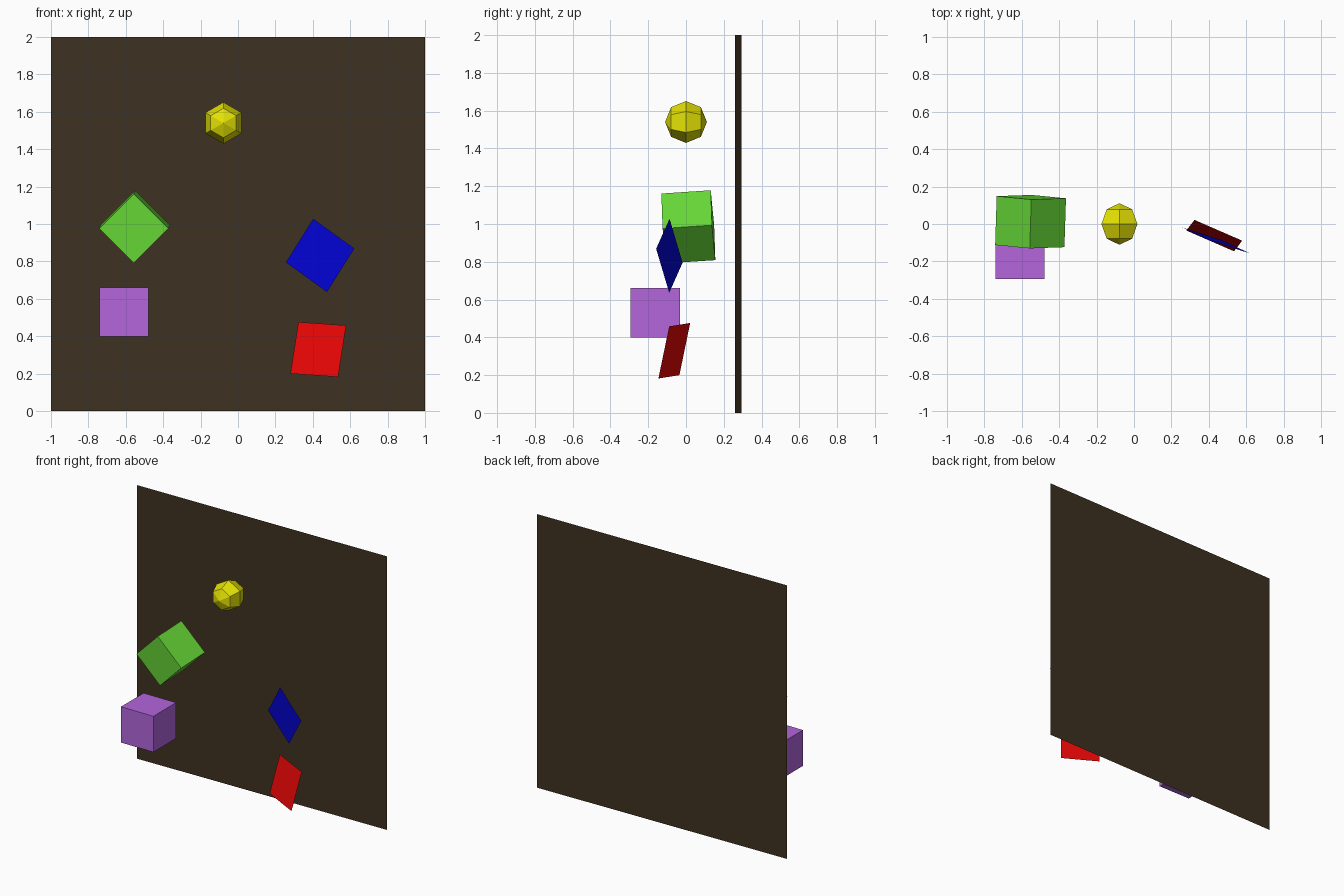
import bpy, bmesh
from math import radians, sin, cos, pi
from mathutils import Matrix, Vector

if "Cube" in bpy.data.objects:
    bpy.data.objects.remove(bpy.data.objects["Cube"])


def material(name, rgb):
    lin = [((c / 255 + 0.055) / 1.055) ** 2.4 if c > 10 else c / 255 / 12.92 for c in rgb]
    m = bpy.data.materials.new(name)
    m.diffuse_color = (*lin, 1)
    m.use_nodes = True
    m.node_tree.nodes["Principled BSDF"].inputs["Base Color"].default_value = m.diffuse_color
    return m


def finish(name, bm, mat):
    me = bpy.data.meshes.new(name)
    bm.to_mesh(me)
    bm.free()
    me.materials.append(mat)
    ob = bpy.data.objects.new(name, me)
    bpy.context.collection.objects.link(ob)
    return ob


def box(name, centre, size, mat, rot=Matrix.Identity(4)):
    bm = bmesh.new()
    bmesh.ops.create_cube(bm, size=size, matrix=Matrix.Translation(centre) @ rot)
    finish(name, bm, mat)


def square(name, centre, half_a, half_b, mat):
    # flat sheet from its centre and two half-diagonals, facing the front
    c, a, b = Vector(centre), Vector(half_a), Vector(half_b)
    bm = bmesh.new()
    f = bm.faces.new([bm.verts.new(p) for p in (c + a, c + b, c - a, c - b)])
    f.normal_update()
    if f.normal.y > 0:
        f.normal_flip()
    finish(name, bm, mat)


def faceted_ball(name, centre, r, sides, rings, mat):
    # low-poly ball with its poles on the y axis and a corner straight up
    bm = bmesh.new()
    c = Vector(centre)
    front = bm.verts.new(c + Vector((0, -r, 0)))
    back = bm.verts.new(c + Vector((0, r, 0)))
    loops = []
    for j in range(1, rings):
        t = pi * j / rings
        loops.append([bm.verts.new(c + r * Vector((sin(t) * sin(2 * pi * i / sides), -cos(t),
                                                   sin(t) * cos(2 * pi * i / sides))))
                      for i in range(sides)])
    for i in range(sides):
        k = (i + 1) % sides
        bm.faces.new((front, loops[0][i], loops[0][k]))
        bm.faces.new((back, loops[-1][k], loops[-1][i]))
        for p, q in zip(loops, loops[1:]):
            bm.faces.new((p[i], q[i], q[k], p[k]))
    bmesh.ops.recalc_face_normals(bm, faces=bm.faces)
    finish(name, bm, mat)


brown = material("dark brown", (62, 49, 33))
purple = material("purple", (179, 102, 220))
green = material("green", (104, 219, 56))
yellow = material("yellow", (228, 226, 4))
blue = material("blue", (4, 4, 218))
red = material("red", (230, 6, 6))

# back board: a flat sheet, turned very slightly
square("back_board", (0, 0.2775, 1), (1, 0.0175, 1), (1, 0.0175, -1), brown)

# upright cube and cube turned onto its edge with a slight tilt
box("purple_cube", (-0.609, -0.164, 0.53), 0.262, purple)
tilt = (Matrix.Rotation(radians(-1.8), 4, 'Z') @ Matrix.Rotation(radians(3.8), 4, 'X')
        @ Matrix.Rotation(radians(45), 4, 'Y'))
box("green_cube", (-0.553, 0.0125, 0.985), 0.262, green, tilt)

# faceted ball
faceted_ball("yellow_ball", (-0.078, 0, 1.54), 0.111, 6, 4, yellow)

# floating flat squares
square("blue_square", (0.439, -0.088, 0.832), (-0.037, 0.001, 0.196), (0.183, -0.070, 0.037), blue)
square("red_square", (0.429, -0.062, 0.329), (-0.106, 0.084, 0.147), (0.149, -0.027, 0.129), red)
